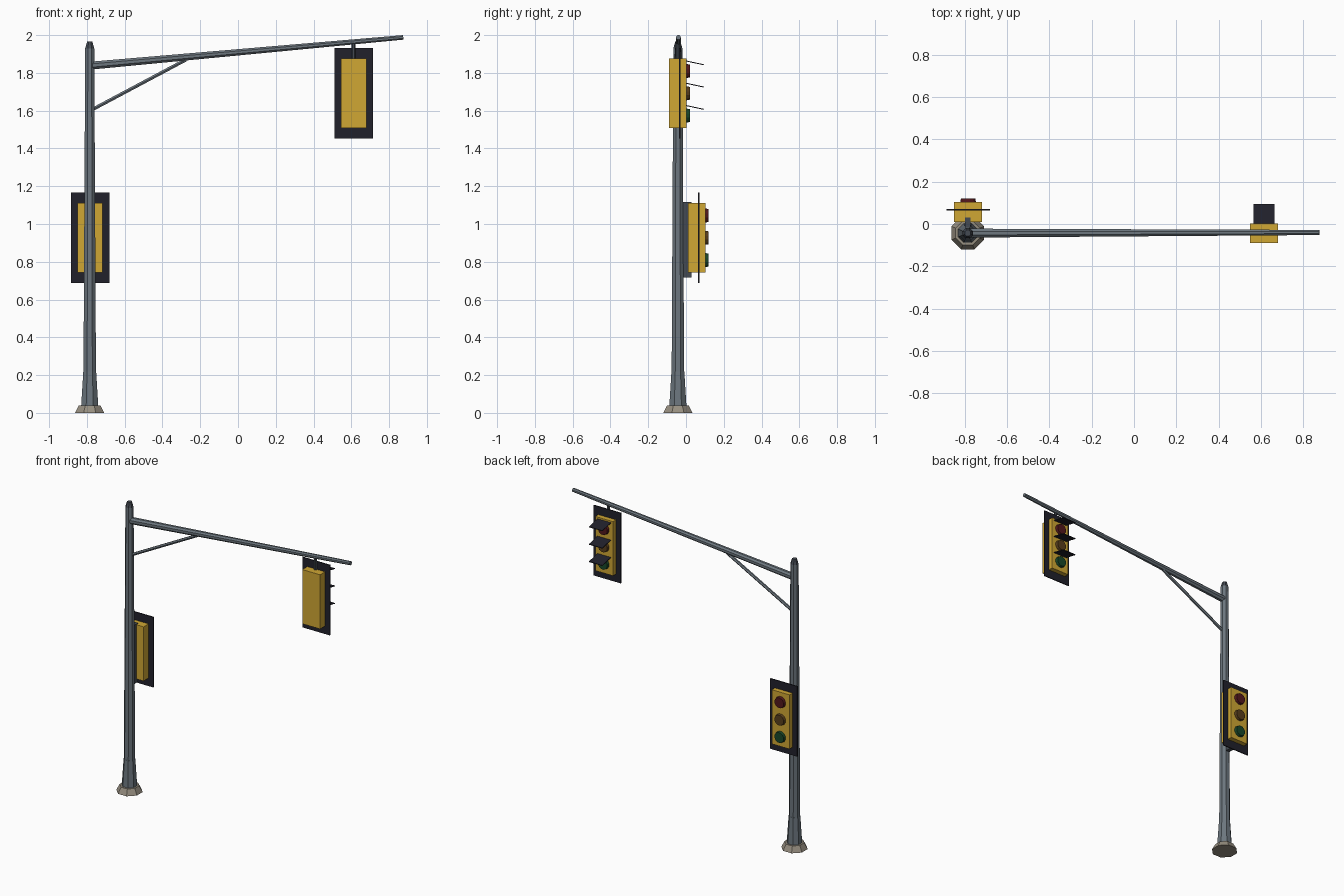
import bpy, math
from mathutils import Vector

if "Cube" in bpy.data.objects:
    bpy.data.objects.remove(bpy.data.objects["Cube"], do_unlink=True)


def material(name, *rgb):
    # sRGB 0-255 to linear
    lin = [((c / 255 + 0.055) / 1.055) ** 2.4 for c in rgb]
    m = bpy.data.materials.new(name)
    m.use_nodes = True
    m.diffuse_color = (*lin, 1)
    m.node_tree.nodes["Principled BSDF"].inputs["Base Color"].default_value = (*lin, 1)
    return m


STEEL = material("steel grey", 108, 118, 126)
DARK = material("dark metal", 68, 74, 82)
CONCRETE = material("concrete", 150, 142, 128)
YELLOW = material("signal yellow", 208, 167, 52)
BLACK = material("charcoal", 33, 33, 43)
RED = material("dim red", 82, 24, 28)
AMBER = material("dim amber", 88, 62, 28)
GREEN = material("dim green", 24, 70, 40)


def finish(obj, name, mat):
    obj.name = name
    obj.data.materials.append(mat)
    return obj


def box(name, mat, center, size, tilt=0):
    bpy.ops.mesh.primitive_cube_add(size=1, location=center, rotation=(tilt, 0, 0))
    obj = bpy.context.object
    obj.scale = size
    return finish(obj, name, mat)


def rod(name, mat, start, end, r1, r2, sides=8):
    # Tapered prism between two points; radii are measured to the flats
    start, end = Vector(start), Vector(end)
    axis = end - start
    k = 1 / math.cos(math.pi / sides)
    bpy.ops.mesh.primitive_cone_add(vertices=sides, radius1=r1 * k, radius2=r2 * k,
                                    depth=axis.length, location=(start + end) / 2)
    obj = bpy.context.object
    for v in obj.data.vertices:
        x, y = v.co.x, v.co.y
        a = math.pi / sides
        v.co.x, v.co.y = (x * math.cos(a) - y * math.sin(a),
                          x * math.sin(a) + y * math.cos(a))
    obj.rotation_euler = axis.to_track_quat('Z', 'Y').to_euler()
    return finish(obj, name, mat)


PX, PY = -0.785, -0.043

# Footing and pole
pole_parts = [("footing", CONCRETE, 0, 0.04, 0.077, 0.057),
              ("pole_flare", STEEL, 0.04, 0.22, 0.045, 0.034),
              ("pole", STEEL, 0.22, 1.93, 0.033, 0.024),
              ("pole_cap", DARK, 1.93, 1.965, 0.024, 0.014)]
for name, mat, z1, z2, r1, r2 in pole_parts:
    rod(name, mat, (PX, PY, z1), (PX, PY, z2), r1, r2)

# Mast arm, brace and hanger
rod("mast_arm", STEEL, (PX, PY, 1.838), (0.875, PY + 0.003, 1.988), 0.021, 0.012)
rod("arm_brace", STEEL, (PX + 0.01, PY, 1.604), (-0.275, PY, 1.87), 0.009, 0.009, 6)
rod("signal_hanger", DARK, (0.612, PY, 1.86), (0.612, PY, 1.96), 0.009, 0.009, 6)


def signal(prefix, x, y, z, visors):
    # y is the rear of the housing, z its middle; lenses face +y
    front = y + 0.093
    box(prefix + "_housing", YELLOW, (x, y + 0.0465, z), (0.133, 0.093, 0.368))
    box(prefix + "_backplate", BLACK, (x, y + 0.057, z), (0.204, 0.007, 0.477))
    for i, (label, mat) in enumerate((("red", RED), ("amber", AMBER), ("green", GREEN))):
        lz = z + 0.118 * (1 - i)
        rod(f"{prefix}_{label}_lens", mat, (x, front - 0.005, lz),
            (x, front + 0.017, lz), 0.038, 0.034, 12)
        if visors:
            box(f"{prefix}_{label}_visor", BLACK, (x, front + 0.045, lz + 0.043),
                (0.1, 0.094, 0.005), math.radians(-12))


signal("arm_signal", 0.613, -0.09, 1.692, True)
signal("pole_signal", -0.783, 0.01, 0.927, False)

# Bracket joining the lower signal to the pole
box("pole_signal_bracket", DARK, (PX, 0.005, 0.916), (0.028, 0.05, 0.399))
